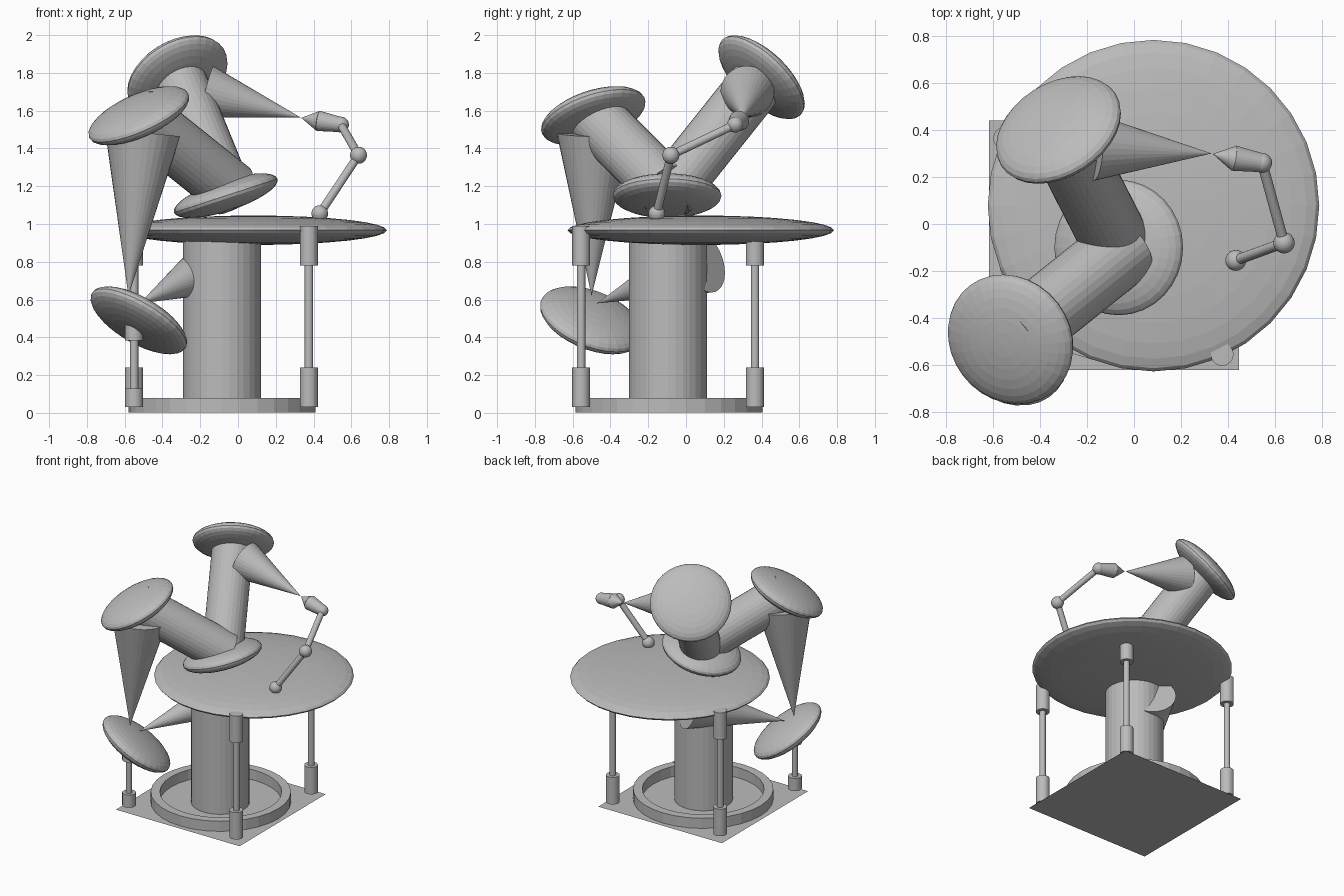
import bpy
from mathutils import Vector

if "Cube" in bpy.data.objects:
    bpy.data.objects.remove(bpy.data.objects["Cube"])

grey = bpy.data.materials.new("plain grey")
grey.diffuse_color = (0.5, 0.5, 0.5, 1)
grey.use_nodes = True
grey.node_tree.nodes["Principled BSDF"].inputs["Base Color"].default_value = grey.diffuse_color


def finish(name):
    ob = bpy.context.object
    ob.name = name
    ob.data.materials.append(grey)
    return ob


def aim(direction):
    return Vector(direction).to_track_quat('Z', 'Y').to_euler()


def taper(name, start, end, r1, r2=None, sides=32):
    """Cylinder or cone running between two points."""
    a, b = Vector(start), Vector(end)
    bpy.ops.mesh.primitive_cone_add(
        vertices=sides, radius1=r1, radius2=r1 if r2 is None else r2,
        depth=(b - a).length, location=(a + b) / 2, rotation=aim(b - a))
    return finish(name)


def disc(name, centre, normal, radius, half):
    """Flattened sphere facing along a normal."""
    bpy.ops.mesh.primitive_uv_sphere_add(
        segments=32, ring_count=16, radius=1, location=centre, rotation=aim(normal))
    bpy.context.object.scale = (radius, radius, half)
    return finish(name)


def ball(name, centre, radius):
    return disc(name, centre, (0, 0, 1), radius, radius)


# base plate
bpy.ops.mesh.primitive_plane_add(size=1, location=(-0.085, -0.09, 0.0))
bpy.context.object.scale = (1.065, 1.06, 1)
finish("base_plate")

# raised ring on the plate: rectangular profile spun by a screw modifier
ring_mesh = bpy.data.meshes.new("base_ring")
ring_mesh.from_pydata(
    [(0.43, 0, 0.001), (0.495, 0, 0.001), (0.495, 0, 0.08), (0.43, 0, 0.08)],
    [(0, 1), (1, 2), (2, 3), (3, 0)], [])
ring = bpy.data.objects.new("base_ring", ring_mesh)
ring.location = (-0.085, -0.09, 0)
bpy.context.collection.objects.link(ring)
ring_mesh.materials.append(grey)
screw = ring.modifiers.new("spin", 'SCREW')
screw.steps = screw.render_steps = 32
screw.use_merge_vertices = True
screw.use_normal_calculate = True
screw.use_smooth_shade = False

# column and table top
taper("column", (-0.085, -0.095, 0.001), (-0.085, -0.095, 0.96), 0.206)
disc("table_top", (0.083, 0.078, 0.967), (0, 0, 1), 0.705, 0.078)

# four legs, the front left one shorter
legs = [("front_right", 0.375, -0.555, 1), ("back_right", 0.375, 0.365, 1),
        ("back_left", -0.55, 0.365, 1), ("front_left", -0.55, -0.555, 0.47)]
for label, x, y, s in legs:
    z0, z1, cap = 0.03, 0.03 + 0.96 * s, 0.21 * s
    taper(label + "_leg_rod", (x, y, z0), (x, y, z1), 0.022)
    taper(label + "_leg_foot", (x, y, z0), (x, y, z0 + cap), 0.048)
    taper(label + "_leg_collar", (x, y, z1 - cap), (x, y, z1), 0.048)

# joint discs
hub = (-0.065, -0.10, 1.15)
upper = (-0.321, 0.400, 1.777)
side = (-0.525, -0.491, 1.573)
lower = (-0.525, -0.50, 0.49)
R, H = 0.288, 0.082
disc("hub_disc", hub, (-0.31, 0, 0.95), R, H)
disc("upper_disc", upper, (-0.40, 0.63, 0.66), R, H)
disc("side_disc", side, (-0.387, -0.29, 0.875), R, H)
disc("lower_disc", lower, (0.478, 0.33, 0.815), R, H)

# thick arms from the hub
taper("upper_arm", hub, upper, 0.146)
taper("side_arm", (-0.035, -0.10, 1.18), side, 0.152)

# pointed cones
taper("upper_cone", (-0.168, 0.325, 1.70), (0.33, 0.30, 1.565), 0.142, 0)
taper("side_cone", (-0.505, -0.485, 1.48), (-0.58, -0.50, 0.62), 0.200, 0)
taper("lower_cone", (-0.085, 0.095, 0.80), (-0.52, -0.47, 0.58), 0.17, 0)

# small jointed arm on the table, ending in a pointed hand
foot, elbow, wrist = (0.433, -0.155, 1.055), (0.638, -0.08, 1.364), (0.545, 0.26, 1.526)
palm, tip = (0.425, 0.28, 1.546), (0.335, 0.298, 1.562)
ball("small_arm_foot", foot, 0.044)
ball("small_arm_elbow", elbow, 0.045)
ball("small_arm_wrist", wrist, 0.042)
taper("small_arm_lower_rod", foot, elbow, 0.022)
taper("small_arm_upper_rod", elbow, wrist, 0.022)
taper("small_arm_hand", palm, wrist, 0.054, 0.040)
taper("small_arm_point", palm, tip, 0.054, 0)
